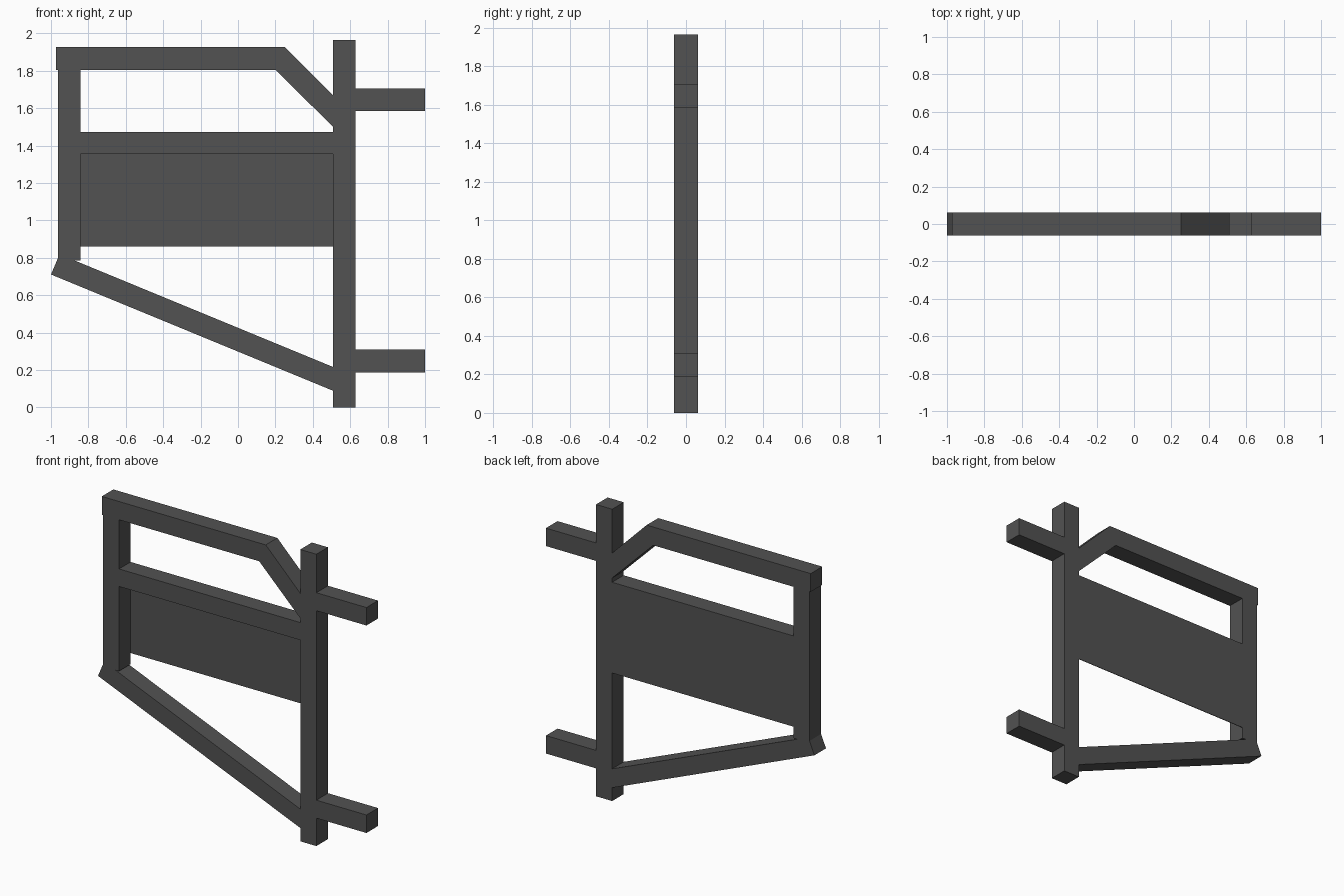
import bpy
import bmesh

if "Cube" in bpy.data.objects:
    bpy.data.objects.remove(bpy.data.objects["Cube"])

D = 0.0615  # half depth of the frame bars

steel = bpy.data.materials.new("dark_grey_steel")
steel.diffuse_color = (0.085, 0.085, 0.085, 1)
steel.use_nodes = True
steel.node_tree.nodes["Principled BSDF"].inputs["Base Color"].default_value = steel.diffuse_color


def plate(name, outline, y0=-D, y1=D):
    """Extrude an x-z outline from y0 (front) to y1 (back)."""
    bm = bmesh.new()
    face = bm.faces.new([bm.verts.new((x, y0, z)) for x, z in outline])
    ext = bmesh.ops.extrude_face_region(bm, geom=[face])
    verts = [g for g in ext["geom"] if isinstance(g, bmesh.types.BMVert)]
    bmesh.ops.translate(bm, verts=verts, vec=(0, y1 - y0, 0))
    bmesh.ops.recalc_face_normals(bm, faces=bm.faces)
    mesh = bpy.data.meshes.new(name)
    bm.to_mesh(mesh)
    bm.free()
    mesh.materials.append(steel)
    obj = bpy.data.objects.new(name, mesh)
    bpy.context.collection.objects.link(obj)
    return obj


def bar(name, x0, x1, z0, z1, **depth):
    return plate(name, [(x0, z0), (x1, z0), (x1, z1), (x0, z1)], **depth)


# Upright posts
bar("hinge_post", 0.507, 0.627, 0, 1.965)
bar("outer_post", -0.963, -0.843, 0.785, 1.805)

# Hinge arms
for label, z in (("lower", 0.188), ("upper", 1.585)):
    bar(label + "_hinge_arm", 0.627, 1.0, z, z + 0.121)

# Top rail bending down to the hinge post
plate("top_rail", [(-0.972, 1.804), (0.201, 1.804), (0.507, 1.502),
                   (0.507, 1.67), (0.25, 1.927), (-0.972, 1.927)])

# Middle rail and the thin panel flush with the back
bar("middle_rail", -0.843, 0.507, 1.355, 1.473)
bar("back_panel", -0.843, 0.507, 0.862, 1.355, y0=D - 0.004)

# Sloping brace with a square-cut outer end
plate("lower_brace", [(-1.0, 0.711), (0.507, 0.09), (0.507, 0.217),
                      (-0.954, 0.819)])
